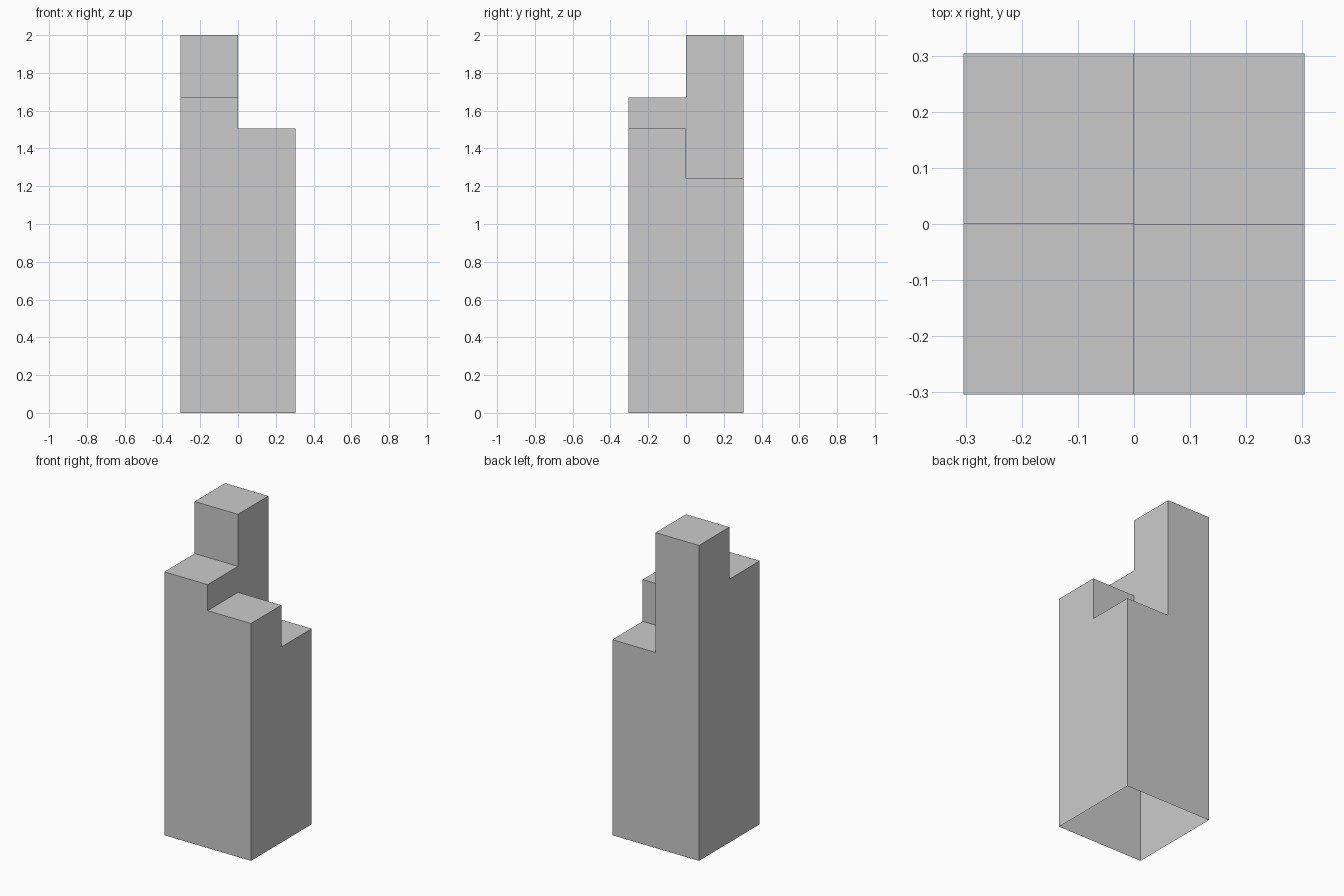
import bpy
import bmesh

if "Cube" in bpy.data.objects:
    bpy.data.objects.remove(bpy.data.objects["Cube"])

H = 0.304      # half width of the footprint
DECK = 1.24    # height of the main block


def open_box(name, x0, x1, y0, y1, z0, z1):
    """Box with no bottom face."""
    bm = bmesh.new()
    bmesh.ops.create_cube(bm, size=1)
    for v in bm.verts:
        v.co.x = x1 if v.co.x > 0 else x0
        v.co.y = y1 if v.co.y > 0 else y0
        v.co.z = z1 if v.co.z > 0 else z0
    bm.normal_update()
    bottom = [f for f in bm.faces if f.normal.z < -0.9]
    bmesh.ops.delete(bm, geom=bottom, context='FACES_ONLY')
    mesh = bpy.data.meshes.new(name)
    bm.to_mesh(mesh)
    bm.free()
    obj = bpy.data.objects.new(name, mesh)
    bpy.context.collection.objects.link(obj)
    return obj


# Main block, hollow and open underneath
open_box("main_block", -H, H, -H, H, 0, DECK)

# Stepped towers on three quarters of the deck
open_box("back_left_tower", -H, 0, 0, H, DECK, 2.0)
open_box("front_left_tower", -H, 0, -H, 0, DECK, 1.67)
open_box("front_right_tower", 0, H, -H, 0, DECK, 1.505)
